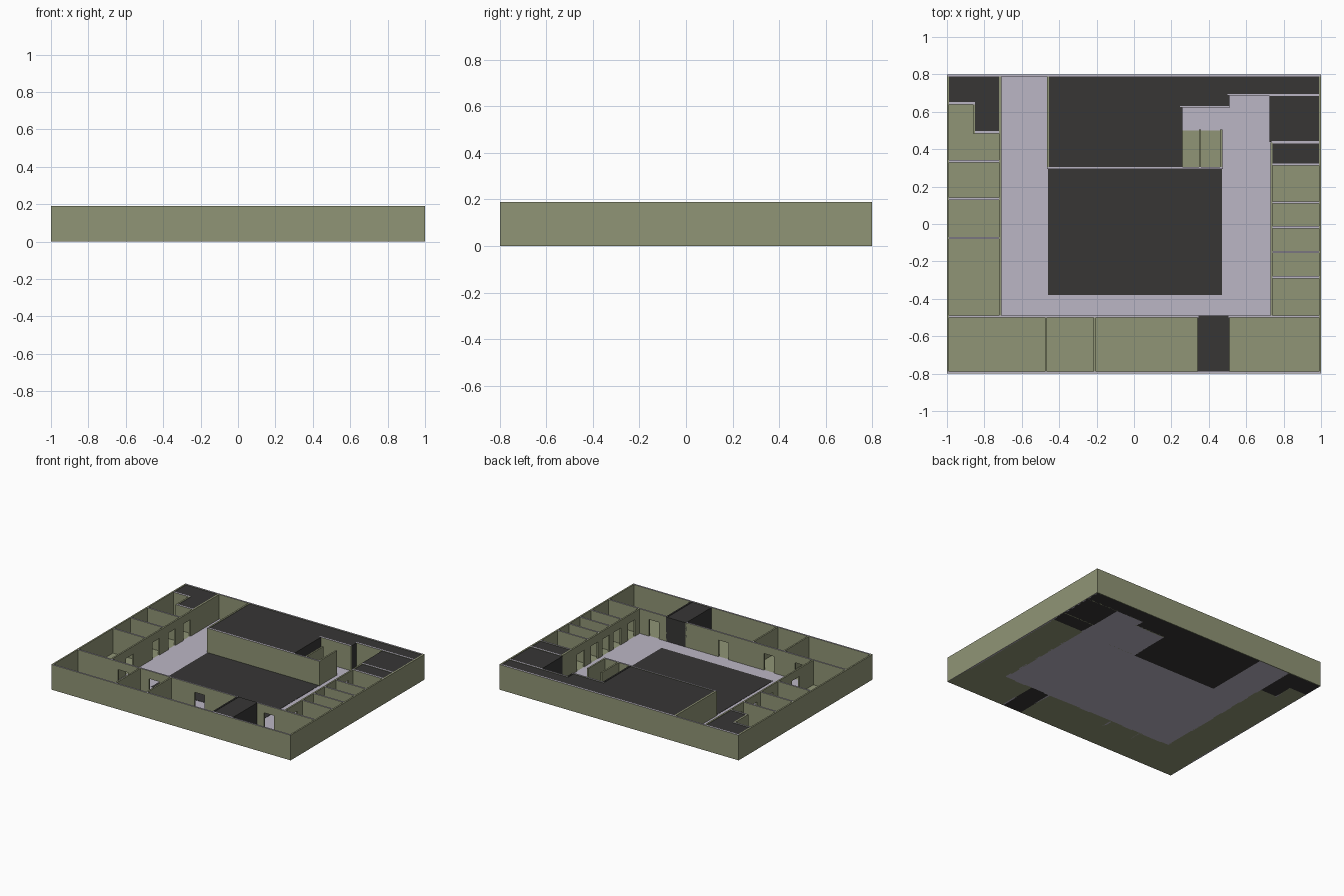
import bpy, bmesh

if "Cube" in bpy.data.objects:
    bpy.data.objects.remove(bpy.data.objects["Cube"])

H, T = 0.19, 0.012           # wall height and thickness
DOOR_W, DOOR_H = 0.085, 0.13
FLOOR = 0.004


def material(name, rgb):
    m = bpy.data.materials.new(name)
    m.diffuse_color = (*rgb, 1)
    m.use_nodes = True
    m.node_tree.nodes["Principled BSDF"].inputs["Base Color"].default_value = m.diffuse_color
    return m


OLIVE = material("olive", (0.28, 0.30, 0.18))
PALE = material("pale_lavender", (0.50, 0.47, 0.56))
DARK = material("charcoal", (0.038, 0.037, 0.036))


def finish(name, bm, mats):
    bmesh.ops.recalc_face_normals(bm, faces=bm.faces)
    me = bpy.data.meshes.new(name)
    bm.to_mesh(me)
    bm.free()
    for m in mats:
        me.materials.append(m)
    ob = bpy.data.objects.new(name, me)
    bpy.context.collection.objects.link(ob)
    return ob


def prism(name, pts, z0, z1, mat):
    """Plan outline extruded upward."""
    bm = bmesh.new()
    face = bm.faces.new([bm.verts.new((x, y, z0)) for x, y in pts])
    ext = bmesh.ops.extrude_face_region(bm, geom=[face], use_keep_orig=True)
    for g in ext["geom"]:
        if isinstance(g, bmesh.types.BMVert):
            g.co.z = z1
    return finish(name, bm, [mat])


def rect(x0, y0, x1, y1):
    return [(x0, y0), (x1, y0), (x1, y1), (x0, y1)]


def wall(name, axis, c, a, b, doors=(), side=OLIVE):
    """Straight wall along an axis, with door openings and a pale top."""
    spans, start = [], a
    for d in sorted(doors):
        spans.append((start, d - DOOR_W / 2, 0))
        spans.append((d - DOOR_W / 2, d + DOOR_W / 2, DOOR_H))
        start = d + DOOR_W / 2
    spans.append((start, b, 0))
    bm = bmesh.new()
    for s, e, z in spans:
        v = bmesh.ops.create_cube(bm, size=1)["verts"]
        for p in v:
            u = (s + e) / 2 + p.co.x * (e - s)
            w = c + p.co.y * T
            p.co = (u if axis == "x" else w, w if axis == "x" else u,
                    (z + H) / 2 + p.co.z * (H - z))
    bm.normal_update()
    for f in bm.faces:
        if f.normal.z > 0.9:
            f.material_index = 1
    return finish(name, bm, [side, PALE])


# Floors
prism("corridor_floor", [(-0.715, -0.495), (0.73, -0.495), (0.73, 0.69), (0.505, 0.69),
                         (0.505, 0.625), (0.25, 0.625), (0.25, 0.3), (-0.46, 0.3),
                         (-0.46, 0.795), (-0.715, 0.795)], 0, FLOOR, PALE)
prism("courtyard_floor", rect(-0.46, -0.38, 0.47, 0.3), FLOOR, FLOOR + 0.002, DARK)
prism("stall_floor", rect(0.25, 0.3, 0.47, 0.5), FLOOR, FLOOR + 0.002, OLIVE)
prism("left_room_floor", [(-0.995, -0.495), (-0.715, -0.495), (-0.715, 0.49),
                          (-0.855, 0.49), (-0.855, 0.645), (-0.995, 0.645)], 0, FLOOR, OLIVE)
prism("right_room_floor", rect(0.73, -0.495, 0.995, 0.32), 0, FLOOR, OLIVE)
prism("front_room_floor", rect(-0.995, -0.795, 0.345, -0.495), 0, FLOOR, OLIVE)
prism("front_right_room_floor", rect(0.505, -0.795, 0.995, -0.495), 0, FLOOR, OLIVE)

# Closed-off dark blocks
TOP = H - 0.003
prism("back_block", [(-0.46, 0.3), (0.253, 0.3), (0.253, 0.625), (0.505, 0.625),
                     (0.505, 0.69), (0.995, 0.69), (0.995, 0.795), (-0.46, 0.795)], 0, TOP, DARK)
prism("right_block", rect(0.725, 0.438, 0.995, 0.688), 0, TOP, DARK)
prism("right_small_block", rect(0.735, 0.32, 0.995, 0.436), 0, TOP, DARK)
prism("entry_block", rect(0.345, -0.795, 0.505, -0.489), 0, TOP, DARK)
prism("left_block", [(-0.995, 0.645), (-0.855, 0.645), (-0.855, 0.49), (-0.715, 0.49),
                     (-0.715, 0.795), (-0.995, 0.795)], 0, TOP, DARK)

# Outer walls
E = T / 2
for s, n in ((-1, "front"), (1, "back")):
    wall(n + "_outer_wall", "x", s * (0.8 - E), -1, 1)
for s, n in ((-1, "left"), (1, "right")):
    wall(n + "_outer_wall", "y", s * (1 - E), -0.8, 0.8)

# Corridor walls with doors
wall("front_corridor_wall_left", "x", -0.495, -0.99, 0.345, (-0.61, -0.35, 0.03))
wall("front_corridor_wall_right", "x", -0.495, 0.505, 0.99, (0.61,))
wall("left_corridor_wall", "y", -0.715, -0.495, 0.79, (-0.28, 0.035, 0.225, 0.405))
wall("right_corridor_wall", "y", 0.735, -0.495, 0.437, (-0.39, -0.22, -0.085, 0.05, 0.215))

# Room dividers
for i, y in enumerate((-0.075, 0.135, 0.335)):
    wall(f"left_divider_{i}", "x", y, -0.99, -0.715)
for i, y in enumerate((-0.285, -0.15, -0.018, 0.115, 0.318, 0.437)):
    wall(f"right_divider_{i}", "x", y, 0.735, 0.99)
for i, x in enumerate((-0.47, -0.21)):
    wall(f"front_divider_{i}", "y", x, -0.79, -0.495)
for i, x in enumerate((0.345, 0.505)):
    wall(f"entry_side_{i}", "y", x, -0.79, -0.489, side=DARK)

# Walls around the back and left blocks
wall("left_block_wall_outer", "x", 0.645, -0.99, -0.849)
wall("left_block_wall_step", "y", -0.855, 0.484, 0.645)
wall("left_block_wall_inner", "x", 0.49, -0.855, -0.715)
wall("courtyard_back_wall", "x", 0.3, -0.466, 0.476)
wall("back_block_left_wall", "y", -0.46, 0.3, 0.79)
wall("stall_left_wall", "y", 0.253, 0.306, 0.625, side=DARK)
wall("stall_back_wall", "x", 0.625, 0.247, 0.511)
wall("back_step_wall", "y", 0.505, 0.631, 0.69, side=DARK)
wall("back_right_wall", "x", 0.69, 0.499, 0.99)

# Stall partitions
for i, x in enumerate((0.353, 0.467)):
    wall(f"stall_partition_{i}", "y", x, 0.3, 0.505)
